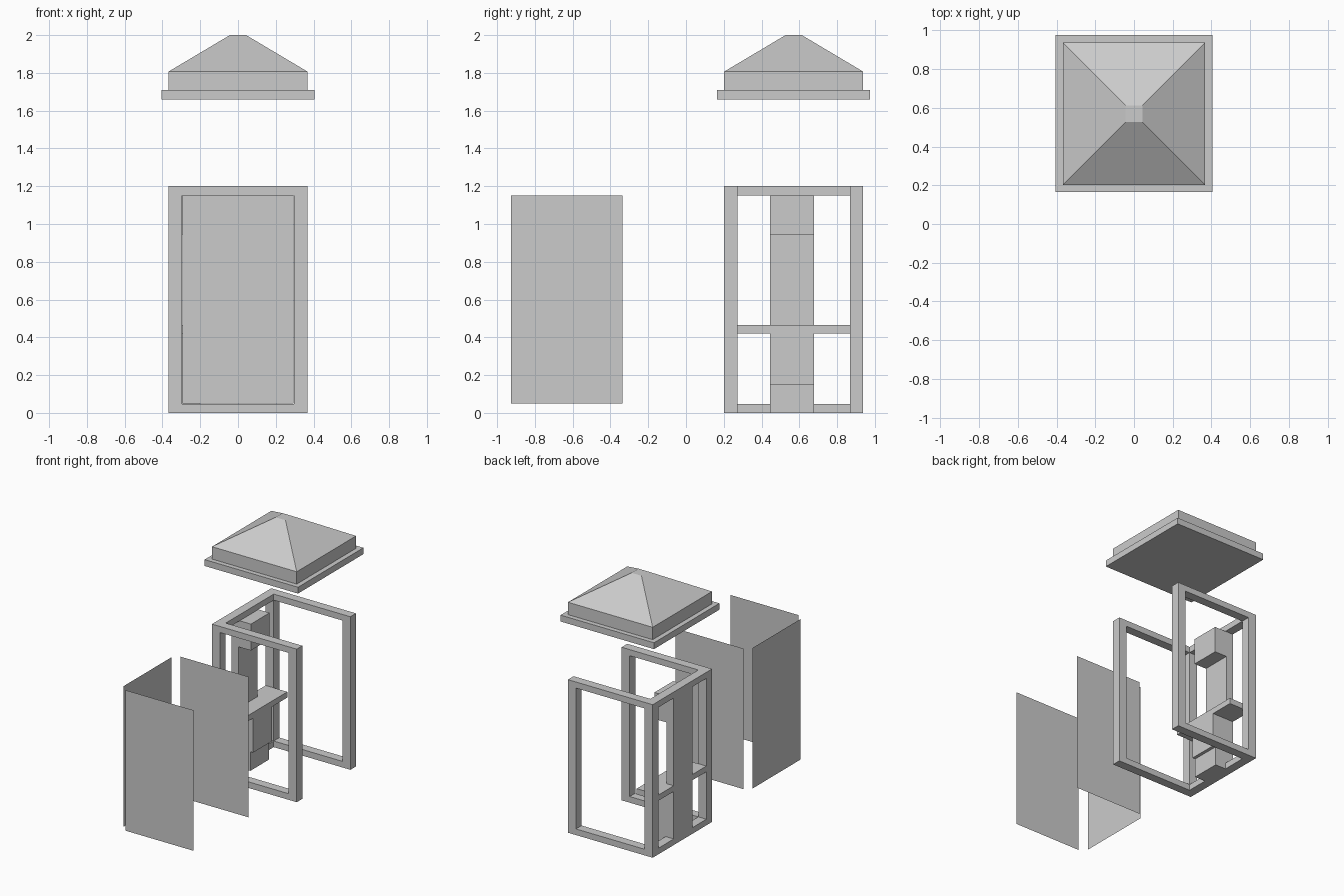
import bpy
import bmesh

if "Cube" in bpy.data.objects:
    bpy.data.objects.remove(bpy.data.objects["Cube"])

CY = 0.57          # centre of cabinet in y
H = 0.3675         # half width of cabinet
P = 0.07           # post width
I = H - P          # half width of opening
TOP, RAIL = 1.2, 0.048


def mesh_object(name, bm):
    bmesh.ops.recalc_face_normals(bm, faces=bm.faces)
    me = bpy.data.meshes.new(name)
    bm.to_mesh(me)
    bm.free()
    ob = bpy.data.objects.new(name, me)
    bpy.context.collection.objects.link(ob)
    return ob


def box(name, x0, x1, y0, y1, z0, z1):
    bm = bmesh.new()
    bmesh.ops.create_cube(bm, size=1)
    for v in bm.verts:
        v.co.x = x1 if v.co.x > 0 else x0
        v.co.y = y1 if v.co.y > 0 else y0
        v.co.z = z1 if v.co.z > 0 else z0
    return mesh_object(name, bm)


def panel(name, corners):
    bm = bmesh.new()
    bm.faces.new([bm.verts.new(c) for c in corners])
    me = bpy.data.meshes.new(name)
    bm.to_mesh(me)
    bm.free()
    bpy.context.collection.objects.link(bpy.data.objects.new(name, me))


def rect_frame(name, y0, y1):
    """Rectangular frame in the xz plane, extruded along y."""
    bm = bmesh.new()
    rings = []
    for y in (y0, y1):
        for h, z0, z1 in ((H, 0, TOP), (I, RAIL, TOP - RAIL)):
            pts = [(-h, z0), (h, z0), (h, z1), (-h, z1)]
            rings.append([bm.verts.new((x, y, z)) for x, z in pts])
    for a, b in ((0, 1), (1, 3), (3, 2), (2, 0)):
        for i in range(4):
            j = (i + 1) % 4
            bm.faces.new((rings[a][i], rings[a][j], rings[b][j], rings[b][i]))
    return mesh_object(name, bm)


# Front and back frames, joined only along the left side
rect_frame("front_frame", CY - H, CY - I)
rect_frame("back_frame", CY + I, CY + H)
box("left_top_rail", -H, -I, CY - I, CY + I, TOP - RAIL, TOP)
C0, C1 = 0.445, 0.677
for n, (a, b) in enumerate(((CY - I, C0), (C1, CY + I))):
    box(f"left_bottom_rail_{n}", -H, -I, a, b, 0, RAIL)
    box(f"shelf_{n}", -H, -0.18, a, b, 0.42, 0.465)

# Central column: stepped profile in xz, extruded along y
profile = [(-H, 0), (-0.205, 0), (-0.205, 0.15), (-0.18, 0.15), (-0.18, 0.465),
           (-0.307, 0.465), (-0.307, 0.945), (-0.2, 0.945), (-0.2, 1.152), (-H, 1.152)]
bm = bmesh.new()
face = bm.faces.new([bm.verts.new((x, C0, z)) for x, z in profile])
ext = bmesh.ops.extrude_face_region(bm, geom=[face], use_keep_orig=True)
for v in ext["geom"]:
    if isinstance(v, bmesh.types.BMVert):
        v.co.y = C1
mesh_object("column", bm)

# Roof: brim, body and sloped cap
box("roof_brim", -0.405, 0.405, CY - 0.405, CY + 0.405, 1.66, 1.71)
bm = bmesh.new()
levels = [[bm.verts.new((sx * h, CY + sy * h, z))
           for sx, sy in ((-1, -1), (1, -1), (1, 1), (-1, 1))]
          for h, z in ((H, 1.71), (H, 1.807), (0.043, 2.0))]
for lo, hi in zip(levels, levels[1:]):
    for i in range(4):
        j = (i + 1) % 4
        bm.faces.new((lo[i], lo[j], hi[j], hi[i]))
bm.faces.new(levels[0])
bm.faces.new(levels[-1])
mesh_object("roof_cap", bm)

# Three thin panels laid out in front of the cabinet
PY, D, W, Z0, Z1 = -0.6325, 0.3425, 0.295, 0.05, 1.152
for name, y, s in (("front_panel", PY - D, 1), ("back_panel", PY + D, -1)):
    panel(name, [(-W * s, y, Z0), (W * s, y, Z0), (W * s, y, Z1), (-W * s, y, Z1)])
panel("left_panel", [(-D, PY + W, Z0), (-D, PY - W, Z0), (-D, PY - W, Z1), (-D, PY + W, Z1)])
